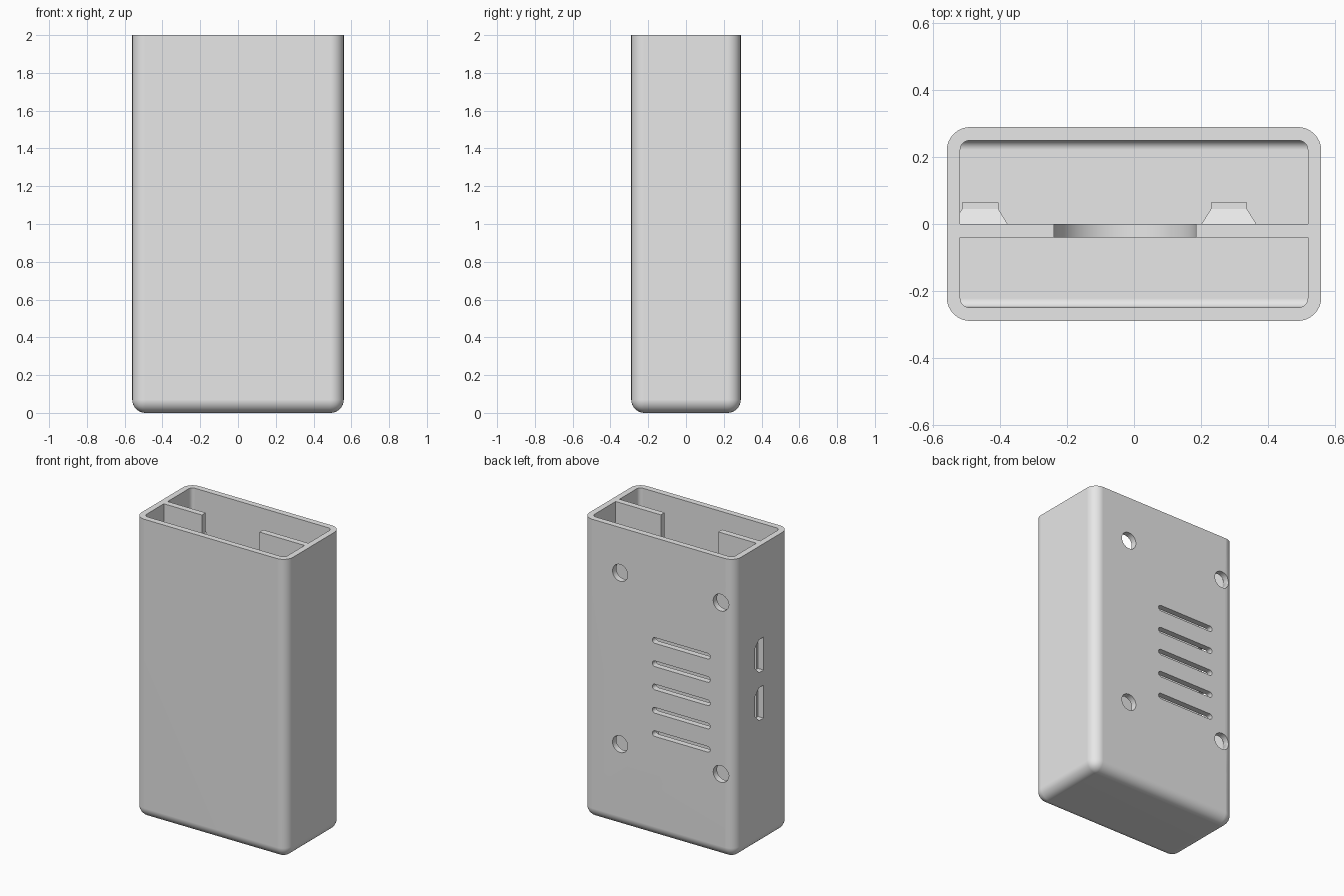
import bpy, bmesh
from math import pi, sin, cos
from mathutils import Vector

cube = bpy.data.objects.get("Cube")
if cube:
    bpy.data.objects.remove(cube, do_unlink=True)

grey = bpy.data.materials.new("light grey plastic")
grey.use_nodes = True
COLOUR = (0.8, 0.8, 0.8, 1)
grey.diffuse_color = COLOUR
grey.node_tree.nodes["Principled BSDF"].inputs["Base Color"].default_value = COLOUR


def finish(name, bm):
    bmesh.ops.recalc_face_normals(bm, faces=bm.faces)
    mesh = bpy.data.meshes.new(name)
    bm.to_mesh(mesh)
    bm.free()
    mesh.materials.append(grey)
    ob = bpy.data.objects.new(name, mesh)
    bpy.context.collection.objects.link(ob)
    return ob


def box(bm, lo, hi):
    verts = bmesh.ops.create_cube(bm, size=1)["verts"]
    for v in verts:
        v.co = Vector([hi[i] if v.co[i] > 0 else lo[i] for i in range(3)])


def round_edges(bm, rule, radius, segments=8):
    edges = [e for e in bm.edges if rule(*[v.co for v in e.verts])]
    bmesh.ops.bevel(bm, geom=edges, offset=radius, segments=segments,
                    profile=0.5, affect='EDGES', clamp_overlap=True)


def loft(bm, rings):
    """Closed solid through rings of equal point count."""
    loops = [[bm.verts.new(p) for p in ring] for ring in rings]
    for a, b in zip(loops, loops[1:]):
        for i in range(len(a)):
            j = (i + 1) % len(a)
            bm.faces.new((a[i], a[j], b[j], b[i]))
    bm.faces.new(loops[0][::-1])
    bm.faces.new(loops[-1])


def stadium(cx, cz, half, r, n=16):
    """Rounded slot outline in x and z; half is the straight half length."""
    points = []
    for side, start in ((1, -pi / 2), (-1, pi / 2)):
        for i in range(n + 1):
            if half == 0 and i == n:
                continue
            t = start + pi * i / n
            points.append((cx + side * half + r * cos(t), cz + r * sin(t)))
    return points


def through_y(bm, outline, y0, y1):
    loft(bm, [[(x, y, z) for x, z in outline] for y in (y0, y1)])


def cut(target, cutter):
    mod = target.modifiers.new("cut", 'BOOLEAN')
    mod.operation = 'DIFFERENCE'
    mod.solver = 'EXACT'
    mod.object = cutter
    bpy.context.view_layer.update()
    graph = bpy.context.evaluated_depsgraph_get()
    mesh = bpy.data.meshes.new_from_object(target.evaluated_get(graph))
    target.modifiers.clear()
    target.data = mesh
    bpy.data.objects.remove(cutter, do_unlink=True)


def smooth(ob):
    bpy.ops.object.select_all(action='DESELECT')
    bpy.context.view_layer.objects.active = ob
    ob.select_set(True)
    bpy.ops.object.shade_smooth_by_angle(angle=pi / 6)
    mod = ob.modifiers.new("even shading", 'WEIGHTED_NORMAL')
    mod.keep_sharp = True


W, D, H, WALL = 0.56, 0.29, 2.0, 0.04
MOUNT_X, MOUNT_Z = (-0.46, 0.284), (0.553, 1.697)

# Outer shell, rounded everywhere except the open top rim
bm = bmesh.new()
box(bm, (-W, -D, 0), (W, D, H))
round_edges(bm, lambda a, b: min(a.z, b.z) < 0.01, 0.07)
case = finish("case_shell", bm)

# Hollow interior, open at the top
bm = bmesh.new()
box(bm, (-W + WALL, -D + WALL, WALL), (W - WALL, D - WALL, H + 0.1))
round_edges(bm, lambda a, b: abs(a.z - b.z) > 1
            or (max(a.z, b.z) < 0.1 and abs(a.x - b.x) > 0.5), 0.028, 5)
cut(case, finish("cavity_cutter", bm))

# Screw holes and vents in the back, ports in one side
bm = bmesh.new()
for x in MOUNT_X:
    for z in MOUNT_Z:
        through_y(bm, stadium(x, z, 0, 0.056), D - 0.07, D + 0.05)
for i in range(5):
    through_y(bm, stadium(-0.168, 0.692 + 0.1555 * i, 0.195, 0.019, 8), D - 0.07, D + 0.05)
for z in (0.945, 1.266):
    port = [(-0.018, -0.11), (0.03, -0.11), (0.07, -0.07),
            (0.07, 0.07), (0.03, 0.11), (-0.018, 0.11)]
    loft(bm, [[(x, y, z + dz) for y, dz in port] for x in (-W - 0.05, -W + 0.07)])
cut(case, finish("opening_cutter", bm))
smooth(case)

# Inner divider with a round-bottomed cable notch at the top
bm = bmesh.new()
box(bm, (-W + WALL, -WALL, WALL - 0.01), (W - WALL, 0, H))
divider = finish("divider", bm)
bm = bmesh.new()
cx, r, cz = -0.0265, 0.2125, 1.8
arc = [(cx - r * cos(pi * i / 32), cz - r * sin(pi * i / 32)) for i in range(33)]
through_y(bm, arc + [(cx + r, H + 0.1), (cx - r, H + 0.1)], -0.1, 0.1)
cut(divider, finish("notch_cutter", bm))
smooth(divider)

# Square flared standoffs on the back of the divider
for i, x in enumerate(MOUNT_X):
    for j, z in enumerate(MOUNT_Z):
        bm = bmesh.new()
        loft(bm, [[(x + sx * s, y, z + sz * s)
                   for sx, sz in ((-1, -1), (1, -1), (1, 1), (-1, 1))]
                  for s, y in ((0.082, -0.005), (0.082, 0), (0.054, 0.045), (0.054, 0.065))])
        finish(f"standoff_{2 * i + j + 1}", bm)
